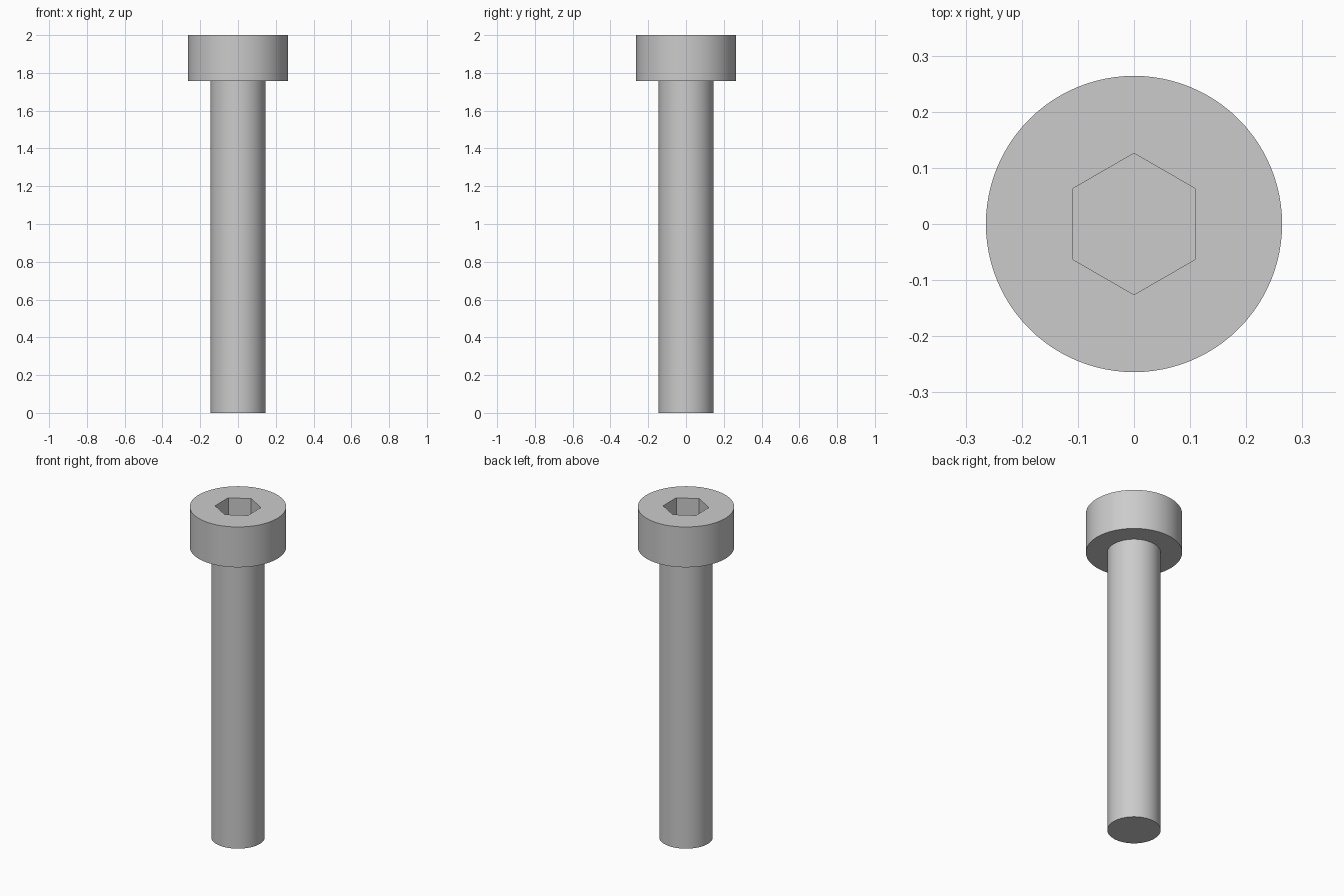
import bpy
import bmesh
from math import pi, radians
from mathutils import Matrix

SEGMENTS = 96
LENGTH = 2.0
SHAFT_R = 0.146
HEAD_R = 0.264
HEAD_Z = 1.756
SOCKET_R = 0.126
SOCKET_DEPTH = 0.14

default = bpy.data.objects.get("Cube")
if default:
    bpy.data.objects.remove(default, do_unlink=True)

steel = bpy.data.materials.new("grey_steel")
steel.use_nodes = True
steel.diffuse_color = (0.6, 0.6, 0.6, 1)
steel.node_tree.nodes["Principled BSDF"].inputs["Base Color"].default_value = (0.6, 0.6, 0.6, 1)


def make_object(name, bm):
    bmesh.ops.recalc_face_normals(bm, faces=bm.faces)
    mesh = bpy.data.meshes.new(name)
    bm.to_mesh(mesh)
    bm.free()
    mesh.materials.append(steel)
    obj = bpy.data.objects.new(name, mesh)
    bpy.context.collection.objects.link(obj)
    return obj


# Shaft and head: one stepped profile turned around z
bm = bmesh.new()
profile = [(SHAFT_R, 0), (SHAFT_R, HEAD_Z), (HEAD_R, HEAD_Z), (HEAD_R, LENGTH)]
verts = [bm.verts.new((r, 0, z)) for r, z in profile]
edges = [bm.edges.new(pair) for pair in zip(verts, verts[1:])]
bmesh.ops.spin(bm, geom=verts + edges, cent=(0, 0, 0), axis=(0, 0, 1),
               angle=2 * pi, steps=SEGMENTS, use_merge=True)
bmesh.ops.remove_doubles(bm, verts=bm.verts, dist=1e-5)
bmesh.ops.holes_fill(bm, edges=[e for e in bm.edges if e.is_boundary], sides=0)
screw = make_object("socket_head_screw", bm)

# Hexagonal socket cutter, corners towards front and back
bm = bmesh.new()
bmesh.ops.create_cone(bm, cap_ends=True, segments=6, radius1=SOCKET_R,
                      radius2=SOCKET_R, depth=2 * SOCKET_DEPTH,
                      matrix=Matrix.Translation((0, 0, LENGTH)))
corner = max(bm.verts, key=lambda v: v.co.y)
if abs(corner.co.x) > 0.01:
    bmesh.ops.rotate(bm, verts=bm.verts, cent=(0, 0, 0),
                     matrix=Matrix.Rotation(radians(30), 3, "Z"))
cutter = make_object("socket_cutter", bm)
cutter.hide_render = True

# Cut the socket, then discard the cutter
cut = screw.modifiers.new("socket", "BOOLEAN")
cut.operation = "DIFFERENCE"
cut.solver = "EXACT"
cut.object = cutter
bpy.ops.object.select_all(action="DESELECT")
screw.select_set(True)
bpy.context.view_layer.objects.active = screw
bpy.ops.object.modifier_apply(modifier=cut.name)
bpy.data.objects.remove(cutter, do_unlink=True)

# Smooth round sides, crisp rims and socket edges
bpy.ops.object.shade_smooth_by_angle(angle=radians(30))
